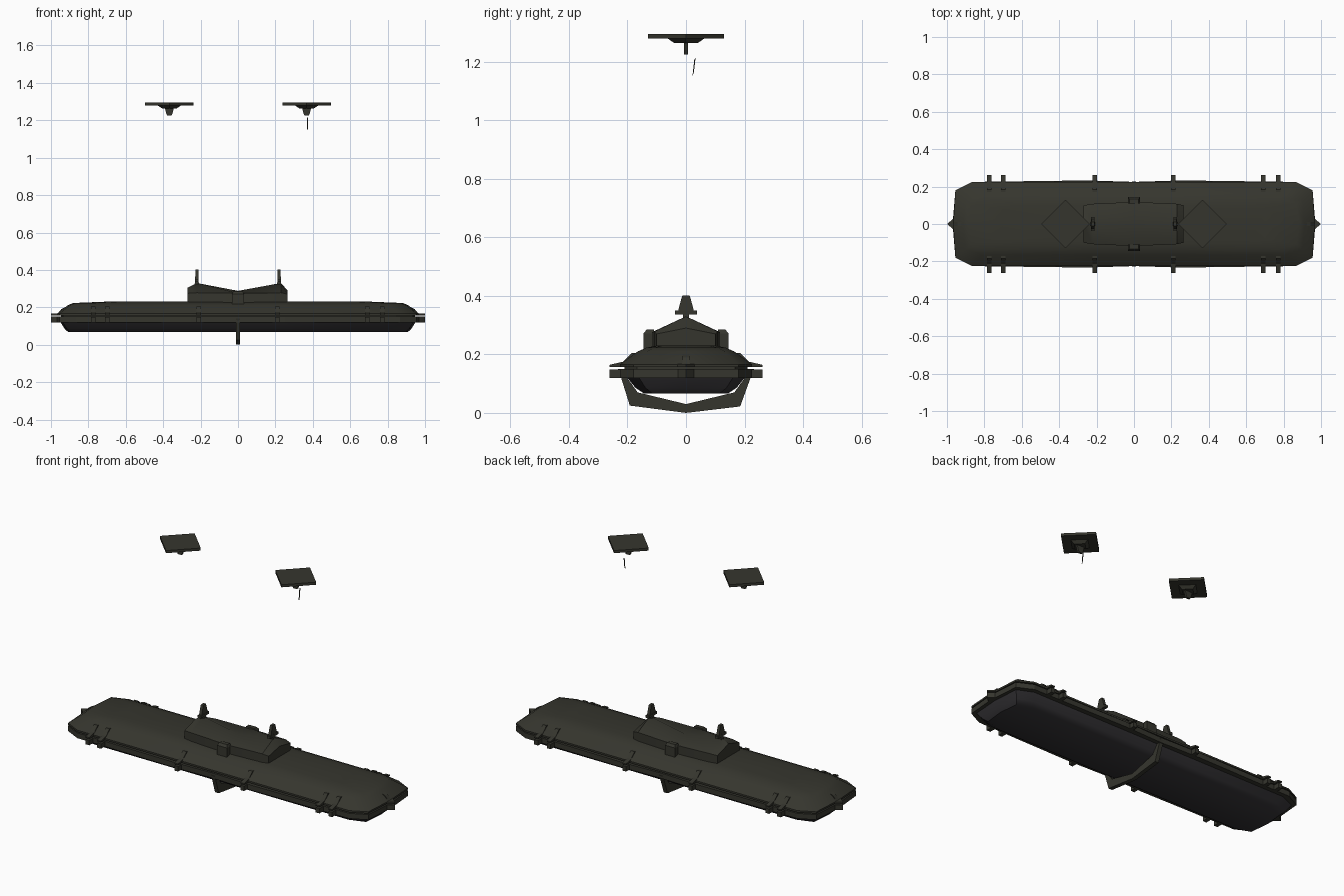
import bpy, bmesh, math
from mathutils import Matrix

if "Cube" in bpy.data.objects:
    bpy.data.objects.remove(bpy.data.objects["Cube"])


def material(name, rgb):
    m = bpy.data.materials.new(name)
    m.diffuse_color = (*rgb, 1)
    m.use_nodes = True
    m.node_tree.nodes["Principled BSDF"].inputs["Base Color"].default_value = m.diffuse_color
    return m


OLIVE = material("dark olive metal", (0.036, 0.036, 0.027))
GREY = material("charcoal glass", (0.036, 0.034, 0.038))


def finish(name, bm, mat, smooth=False):
    bmesh.ops.recalc_face_normals(bm, faces=bm.faces)
    me = bpy.data.meshes.new(name)
    bm.to_mesh(me)
    bm.free()
    me.materials.append(mat)
    ob = bpy.data.objects.new(name, me)
    bpy.context.collection.objects.link(ob)
    if smooth:
        bpy.ops.object.select_all(action='DESELECT')
        ob.select_set(True)
        bpy.context.view_layer.objects.active = ob
        bpy.ops.object.shade_smooth_by_angle(angle=math.radians(35))
    return ob


def loft(name, rings, mat, smooth=False):
    bm = bmesh.new()
    vs = [[bm.verts.new(p) for p in r] for r in rings]
    n = len(vs[0])
    for a, b in zip(vs, vs[1:]):
        for i in range(n):
            j = (i + 1) % n
            bm.faces.new((a[i], a[j], b[j], b[i]))
    bm.faces.new(vs[0][::-1])
    bm.faces.new(vs[-1])
    return finish(name, bm, mat, smooth)


def outline(l, w, z, tip=0.012, bulge=0.0):
    # long chamfered plan shape, mirrored into four quarters
    q = [(l + tip, 0), (l, 0.80 * w), (l - 0.09, w), (0.25, w + bulge), (0, w)]
    half = q + [(-x, y) for x, y in q[-2::-1]]
    full = half + [(x, -y) for x, y in half[-2:0:-1]]
    return [(x, y, z) for x, y in full]


def rect(hx, hy, z, cx=0, cy=0):
    return [(cx - hx, cy - hy, z), (cx + hx, cy - hy, z),
            (cx + hx, cy + hy, z), (cx - hx, cy + hy, z)]


def prism(name, profile, x, half, mat=OLIVE, angle=0):
    # (y, z) profile extruded along x; angle turns the part about z
    ob = loft(name, [[(x - half, y, z) for y, z in profile],
                     [(x + half, y, z) for y, z in profile]], mat)
    ob.data.transform(Matrix.Rotation(angle, 4, 'Z'))
    return ob


# Hull: lower bowl, rim and stepped roof
loft("lower_bowl", [outline(0.895, 0.145, 0.067), outline(0.915, 0.172, 0.085),
                    outline(0.94, 0.205, 0.125)], GREY, True)
loft("rim", [outline(0.955, 0.225, 0.12, 0.015, 0.008),
             outline(0.955, 0.225, 0.15, 0.015, 0.008)], OLIVE)
loft("rim_seam", [outline(0.935, 0.21, 0.149), outline(0.935, 0.21, 0.157)], OLIVE)
loft("roof", [outline(0.955, 0.225, 0.156), outline(0.955, 0.225, 0.166),
              outline(0.90, 0.165, 0.21), outline(0.87, 0.135, 0.223),
              outline(0.70, 0.10, 0.23)], OLIVE, True)

# Clips round the rim
upper_clip = [(0.15, 0.205), (0.185, 0.205), (0.215, 0.175), (0.262, 0.164),
              (0.262, 0.157), (0.16, 0.157)]
lower_clip = [(0.20, 0.12), (0.262, 0.12), (0.262, 0.148), (0.20, 0.148)]
for s in (1, -1):
    for x in (-0.775, -0.70, -0.21, 0.21, 0.69, 0.77):
        for nm, prof in (("upper_clip", upper_clip), ("lower_clip", lower_clip)):
            prism(nm, [(y * s, z) for y, z in prof], x, 0.012)
    # pointed end clips
    for z0, z1 in ((0.12, 0.15), (0.156, 0.167)):
        loft("end_clip", [[(0.94 * s, -0.05, z), (1.0 * s, 0, z), (0.94 * s, 0.05, z)]
                          for z in (z0, z1)], OLIVE)
    prism("end_clip_top", [(0.90, 0.16), (0.97, 0.16), (0.945, 0.19), (0.91, 0.207)],
          0, 0.012, angle=-s * math.pi / 2)

# Strap hanging under the middle
strap = [(-0.228, 0.14), (-0.192, 0.025), (0, 0.0), (0.185, 0.022), (0.228, 0.14),
         (0.205, 0.125), (0.165, 0.07), (0, 0.03), (-0.165, 0.07), (-0.205, 0.125)]
bm = bmesh.new()
for a, b in zip(range(0, 4), range(9, 5, -1)):
    quad = [strap[a], strap[a + 1], strap[b - 1], strap[b]]
    l = [bm.verts.new((-0.012, *p)) for p in quad]
    r = [bm.verts.new((0.012, *p)) for p in quad]
    bm.faces.new(l[::-1])
    bm.faces.new(r)
    for i in (0, 2):
        bm.faces.new((l[i], l[i + 1], r[i + 1], r[i]))
bmesh.ops.remove_doubles(bm, verts=bm.verts, dist=0.0005)
finish("strap", bm, OLIVE)

# Raised housing with a saddle shaped top
stations = [(-0.27, 0.10, 0.275, 0.305), (-0.22, 0.108, 0.278, 0.33),
            (0, 0.118, 0.275, 0.288), (0.23, 0.108, 0.278, 0.33),
            (0.265, 0.10, 0.27, 0.29)]
loft("housing", [[(x, -w, 0.205), (x, w, 0.205), (x, w, zs), (x, 0, zr), (x, -w, zs)]
                 for x, w, zs, zr in stations], OLIVE, True)
for s in (1, -1):
    loft("housing_lug", [rect(0.032, 0.018, 0.215, 0, 0.127 * s),
                         rect(0.032, 0.018, 0.272, 0, 0.127 * s),
                         rect(0.025, 0.012, 0.285, 0, 0.122 * s)], OLIVE)

for s in (1, -1):
    # Posts on the housing
    cx = 0.22 * s
    loft("post_stem", [rect(0.016, 0.012, 0.30, cx), rect(0.008, 0.010, 0.345, cx)], OLIVE)
    loft("post_collar", [rect(0.010, 0.038, 0.336, cx), rect(0.010, 0.038, 0.35, cx)], OLIVE)
    loft("post_loop", [rect(0.009, 0.028, 0.345, cx), rect(0.008, 0.016, 0.39, cx),
                       rect(0.008, 0.012, 0.402, cx)], OLIVE)

    # Ceiling plates with hooks
    px = 0.367 * s

    def diamond(r, z):
        return [(px + r, 0, z), (px, r, z), (px - r, 0, z), (px, -r, z)]

    loft("ceiling_plate", [diamond(0.13, 1.28), diamond(0.13, 1.295)], OLIVE)
    loft("plate_boss", [diamond(0.04, 1.264), diamond(0.065, 1.281)], OLIVE)
    loft("hook", [rect(0.012, 0.006, 1.225, px), rect(0.018, 0.006, 1.24, px),
                  rect(0.024, 0.006, 1.268, px)], OLIVE)

# Leftover chain link below the right plate
prism("chain_link", [(0.022, 1.15), (0.027, 1.165), (0.033, 1.215), (0.028, 1.205)],
      0.372, 0.002)
